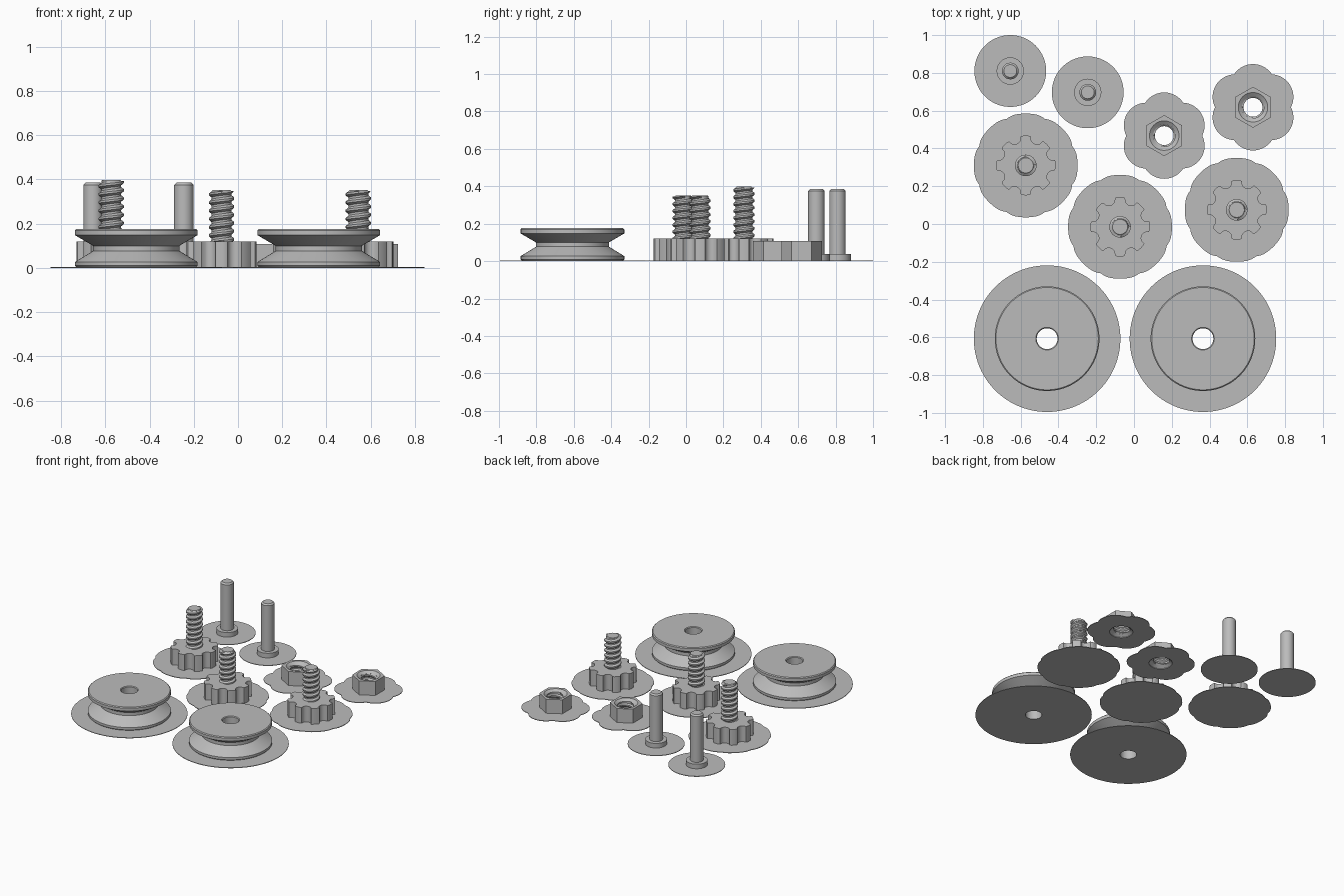
import bpy
import bmesh
from math import sin, cos, asin, pi, sqrt, radians

old = bpy.data.objects.get("Cube")
if old:
    bpy.data.objects.remove(old, do_unlink=True)

grey = bpy.data.materials.new("plain_grey")
grey.use_nodes = True
COLOR = (0.5, 0.5, 0.5, 1)
grey.diffuse_color = COLOR
grey.node_tree.nodes["Principled BSDF"].inputs["Base Color"].default_value = COLOR

BRIM = 0.004      # brim thickness
MARGIN = 0.12     # brim width around nuts and knobs
PITCH = 0.037
ROUND = [2 * pi * i / 96 for i in range(96)]


def finish(name, bm, location):
    bmesh.ops.remove_doubles(bm, verts=bm.verts, dist=1e-5)
    mesh = bpy.data.meshes.new(name)
    bm.to_mesh(mesh)
    bm.free()
    mesh.materials.append(grey)
    obj = bpy.data.objects.new(name, mesh)
    obj.location = (*location, 0)
    bpy.context.collection.objects.link(obj)
    bpy.ops.object.select_all(action="DESELECT")
    obj.select_set(True)
    bpy.context.view_layer.objects.active = obj
    bpy.ops.object.shade_smooth_by_angle(angle=radians(25))
    return obj


def loft(name, location, rings, ends="cap", angles=ROUND):
    """Join rings of (radius or radius function, height); ends: cap, loop or open."""
    bm = bmesh.new()
    loops = []
    for radius, z in rings:
        loop = []
        for a in angles:
            r = radius(a) if callable(radius) else radius
            loop.append(bm.verts.new((r * cos(a), r * sin(a), z)))
        loops.append(loop)
    pairs = list(zip(loops, loops[1:]))
    if ends == "loop":
        pairs.append((loops[-1], loops[0]))
    n = len(angles)
    for low, high in pairs:
        for j in range(n):
            k = (j + 1) % n
            bm.faces.new((low[j], low[k], high[k], high[j]))
    if ends == "cap":
        bm.faces.new(loops[0][::-1])
        bm.faces.new(loops[-1])
    return finish(name, bm, location)


def thread(name, location, bottom, top, root, crest, end, inside=False):
    """Helical thread surface, run out to radius end at both ends."""
    bm = bmesh.new()
    profile = (root, root, crest, crest)
    steps = 32
    rows = int((top - bottom) / PITCH * 4) + 10
    grid = []
    for k in range(rows):
        row = []
        for j in range(steps + 1):
            a = 2 * pi * j / steps
            z = bottom + PITCH * ((k - 5) / 4 + j / steps)
            r = profile[k % 4] if bottom < z < top else end
            z = min(max(z, bottom), top)
            row.append(bm.verts.new((r * cos(a), r * sin(a), z)))
        grid.append(row)
    for low, high in zip(grid, grid[1:]):
        for j in range(steps):
            face = [low[j], low[j + 1], high[j + 1], high[j]]
            if len({round(v.co.z, 6) for v in face}) > 1:
                bm.faces.new(face[::-1] if inside else face)
    bmesh.ops.dissolve_degenerate(bm, edges=bm.edges, dist=1e-6)
    return finish(name, bm, location)


# Grooved pulley wheels with a centre hole
def pulley(index, location):
    bore, rim, brim, waist, top = 0.055, 0.277, 0.388, 0.195, 0.176
    loft(f"pulley_brim_{index}", location,
         [(bore, 0), (brim, 0), (brim, BRIM), (bore, BRIM)], "loop")
    loft(f"pulley_{index}", location,
         [(bore, BRIM), (rim - 0.006, BRIM), (rim, 0.01), (rim, 0.027),
          (waist, 0.077), (waist, 0.1), (rim, 0.148), (rim, top - 0.006),
          (rim - 0.006, top), (bore + 0.005, top), (bore, top - 0.005)], "loop")


# Axle pins with a small collar
def pin(index, location):
    collar, shaft, top = 0.072, 0.044, 0.385
    loft(f"pin_brim_{index}", location, [(0.19, 0), (0.19, BRIM)])
    loft(f"pin_{index}", location,
         [(collar, BRIM), (collar, 0.038), (shaft, 0.038),
          (shaft, top - 0.01), (shaft - 0.01, top)])


# Hexagonal nuts, with a rounded hexagon brim
FLAT = 0.094
CORNER = FLAT / cos(pi / 6)


def hexagon(a):
    return FLAT / cos((a + pi / 6) % (pi / 3) - pi / 6)


def hexagon_brim(a):
    d = (a + pi / 6) % (pi / 3) - pi / 6
    flat = (FLAT + MARGIN) / cos(d)
    c = pi / 6 - abs(d)
    corner = CORNER * cos(c) + sqrt(MARGIN ** 2 - (CORNER * sin(c)) ** 2)
    return min(flat, corner)


def nut(index, location):
    mouth, bore, top, lead = 0.078, 0.058, 0.107, 0.015
    loft(f"nut_brim_{index}", location,
         [(mouth, 0), (hexagon_brim, 0), (hexagon_brim, BRIM), (mouth, BRIM)], "loop")
    loft(f"nut_{index}", location,
         [(bore, BRIM + lead), (mouth, BRIM), (hexagon, BRIM), (hexagon, top),
          (mouth, top), (bore, top - lead)], "open")
    thread(f"nut_thread_{index}", location, BRIM + lead, top - lead,
           bore, 0.05, bore, inside=True)


# Notched thumb knobs carrying a threaded bolt
TEETH, KNOB, NOTCH = 8, 0.158, 0.034
STEP = 2 * pi / TEETH
HALF = asin(NOTCH / KNOB)
KNOB_ANGLES = []
for t in range(TEETH):
    middle = (t + 0.5) * STEP
    KNOB_ANGLES += [middle + HALF * i / 6 for i in range(-6, 7)]
    KNOB_ANGLES += [middle + HALF + (STEP - 2 * HALF) * i / 5 for i in range(1, 5)]


def from_notch(a):
    return abs(a % STEP - STEP / 2)


def knob_outline(a):
    d = from_notch(a)
    if d > HALF:
        return KNOB
    return KNOB * cos(d) - sqrt(max(0, NOTCH ** 2 - (KNOB * sin(d)) ** 2))


def knob_brim(a):
    d = HALF - from_notch(a)
    if d <= 0:
        return KNOB + MARGIN - 0.003
    return KNOB * cos(d) + sqrt(MARGIN ** 2 - (KNOB * sin(d)) ** 2) - 0.003


def knob(index, location, top):
    height, core = 0.12, 0.044
    loft(f"knob_brim_{index}", location, [(knob_brim, 0), (knob_brim, BRIM)],
         angles=KNOB_ANGLES)
    loft(f"knob_{index}", location, [(knob_outline, BRIM), (knob_outline, height)],
         angles=KNOB_ANGLES)
    loft(f"bolt_core_{index}", location,
         [(core, height - 0.01), (core, top - 0.004), (core - 0.004, top)])
    thread(f"bolt_thread_{index}", location, height - 0.005, top - 0.005,
           core + 0.001, 0.057, core)


# Lay out all the parts
for i, place in enumerate([(-0.46, -0.607), (0.365, -0.607)], 1):
    pulley(i, place)
for i, place in enumerate([(-0.655, 0.81), (-0.245, 0.697)], 1):
    pin(i, place)
for i, place in enumerate([(0.16, 0.468), (0.63, 0.618)], 1):
    nut(i, place)
for i, (x, y, top) in enumerate([(-0.573, 0.31, 0.398), (-0.074, -0.015, 0.352),
                                 (0.544, 0.075, 0.352)], 1):
    knob(i, (x, y), top)
